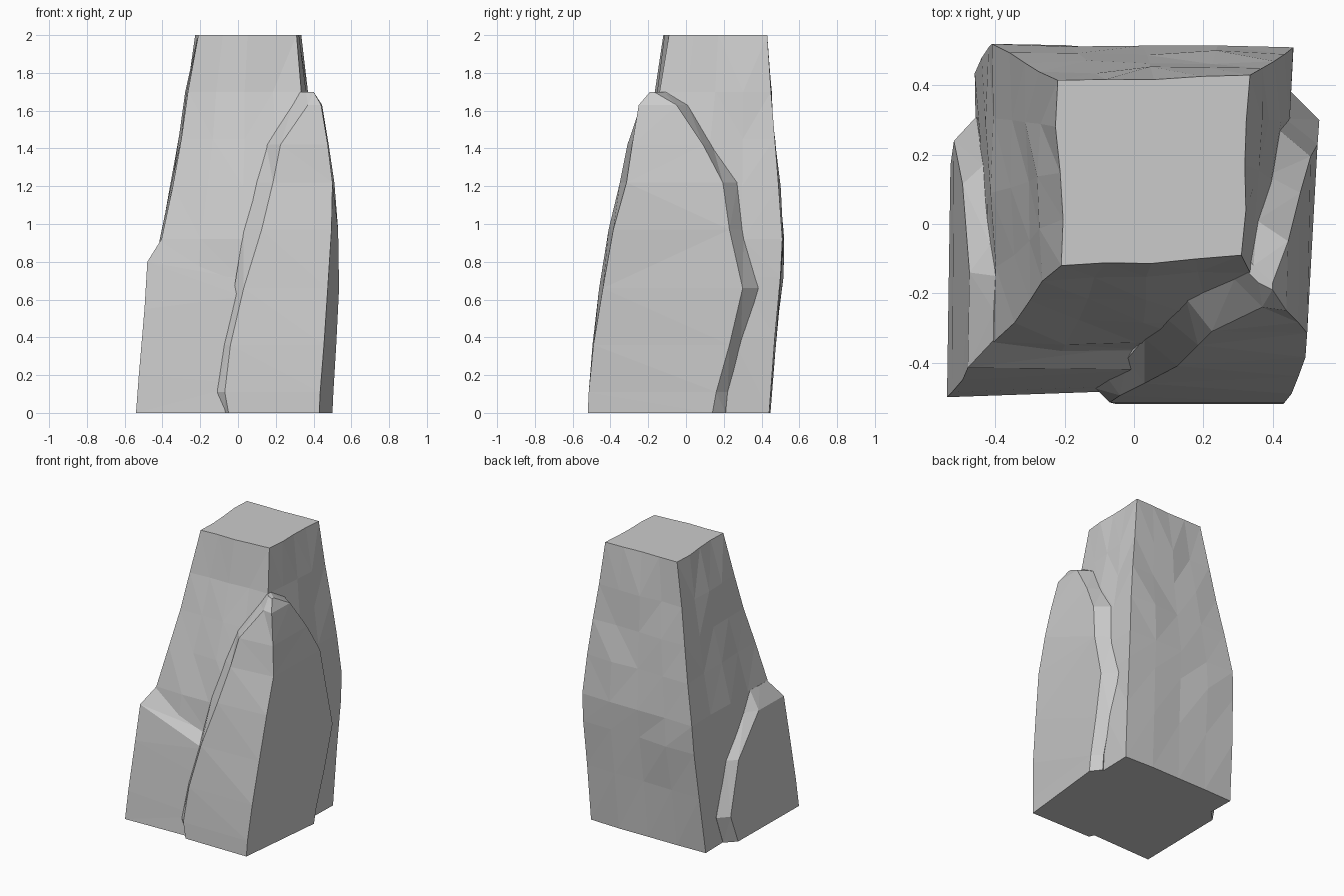
import bpy, bmesh, random
from mathutils import Vector

random.seed(4)


def loft(name, rings):
    """Skin equal-length closed rings (bottom to top) and cap both ends."""
    bm = bmesh.new()
    rows = [[bm.verts.new(p) for p in ring] for ring in rings]
    n = len(rows[0])
    for a, b in zip(rows, rows[1:]):
        for i in range(n):
            j = (i + 1) % n
            bm.faces.new((a[i], a[j], b[j], b[i]))
    bm.faces.new(rows[0][::-1])
    bm.faces.new(rows[-1])
    bmesh.ops.triangulate(bm, faces=[f for f in bm.faces if len(f.verts) == 4])
    bmesh.ops.recalc_face_normals(bm, faces=bm.faces)
    mesh = bpy.data.meshes.new(name)
    bm.to_mesh(mesh)
    bm.free()
    obj = bpy.data.objects.new(name, mesh)
    bpy.context.collection.objects.link(obj)
    return obj


def core_ring(z, *corners):
    """Split each side of a four-cornered section, with slight chipping."""
    pts = []
    for i in range(4):
        a, b = Vector(corners[i]), Vector(corners[(i + 1) % 4])
        out = Vector((b.y - a.y, a.x - b.x)).normalized()
        for k in range(4):
            p = a.lerp(b, k / 4)
            if k:
                p += out * random.uniform(-0.008, 0.010)
            pts.append((p.x, p.y, z))
    return pts


# Tapering central pillar: front left, front right, back right, back left
core = [
    (0.00, (-.46, -.46), (.42, -.46), (.44, .44), (-.46, .435)),
    (0.40, (-.445, -.43), (.43, -.43), (.45, .47), (-.44, .48)),
    (0.72, (-.425, -.365), (.43, -.37), (.46, .50), (-.42, .51)),
    (0.92, (-.405, -.34), (.42, -.34), (.46, .51), (-.41, .52)),
    (1.20, (-.345, -.285), (.40, -.28), (.435, .49), (-.36, .495)),
    (1.45, (-.30, -.22), (.37, -.21), (.405, .47), (-.315, .465)),
    (1.70, (-.265, -.165), (.335, -.14), (.37, .45), (-.275, .44)),
    (2.00, (-.21, -.12), (.31, -.09), (.335, .43), (-.22, .415)),
]
loft("pillar_core", [core_ring(*row) for row in core])

# Tall slab around the front right corner:
# front rim, front face, corner, side face, side rim
tall = [
    (0.00, (-.07, -.475), (-.05, -.52), (.43, -.52), (.50, .14), (.445, .21)),
    (0.11, (-.11, -.475), (-.07, -.515), (.435, -.515), (.505, .16), (.445, .22)),
    (0.36, (-.08, -.44), (-.04, -.495), (.455, -.49), (.52, .23), (.445, .29)),
    (0.66, (-.02, -.39), (.03, -.46), (.475, -.44), (.535, .30), (.45, .385)),
    (0.97, (.03, -.33), (.125, -.41), (.495, -.385), (.53, .23), (.435, .305)),
    (1.22, (.09, -.27), (.185, -.35), (.50, -.315), (.51, .195), (.415, .275)),
    (1.42, (.15, -.215), (.225, -.31), (.475, -.285), (.48, .09), (.385, .14)),
    (1.63, (.29, -.16), (.37, -.24), (.44, -.25), (.445, -.05), (.355, .01)),
    (1.70, (.33, -.14), (.36, -.17), (.40, -.19), (.40, -.17), (.345, -.12)),
]
loft("tall_corner_slab",
     [[(x, y, z) for x, y in pts] + [(.2, .1, z)] for z, *pts in tall])

# Short slab around the front left corner, its top edge dropping to the right:
# buried front end, corner, side face, side rim
short = [
    (0.00, (.03, -.48), (-.54, -.50), (-.53, .17), (-.46, .24)),
    (0.20, (.03, -.465), (-.525, -.485), (-.52, .24), (-.455, .31)),
    (0.55, (.03, -.44), (-.495, -.45), (-.495, .115), (-.435, .17)),
    (0.80, (.03, -.42), (-.48, -.415), (-.475, -.14), (-.415, -.06)),
    (0.92, (.03, -.35), (-.405, -.335), (-.405, -.25), (-.40, -.15)),
]
loft("short_corner_slab",
     [[(x, y, z * (0.77 if x > 0 else 1)) for x, y in pts] + [(-.1, 0, z * .9)]
      for z, *pts in short])
